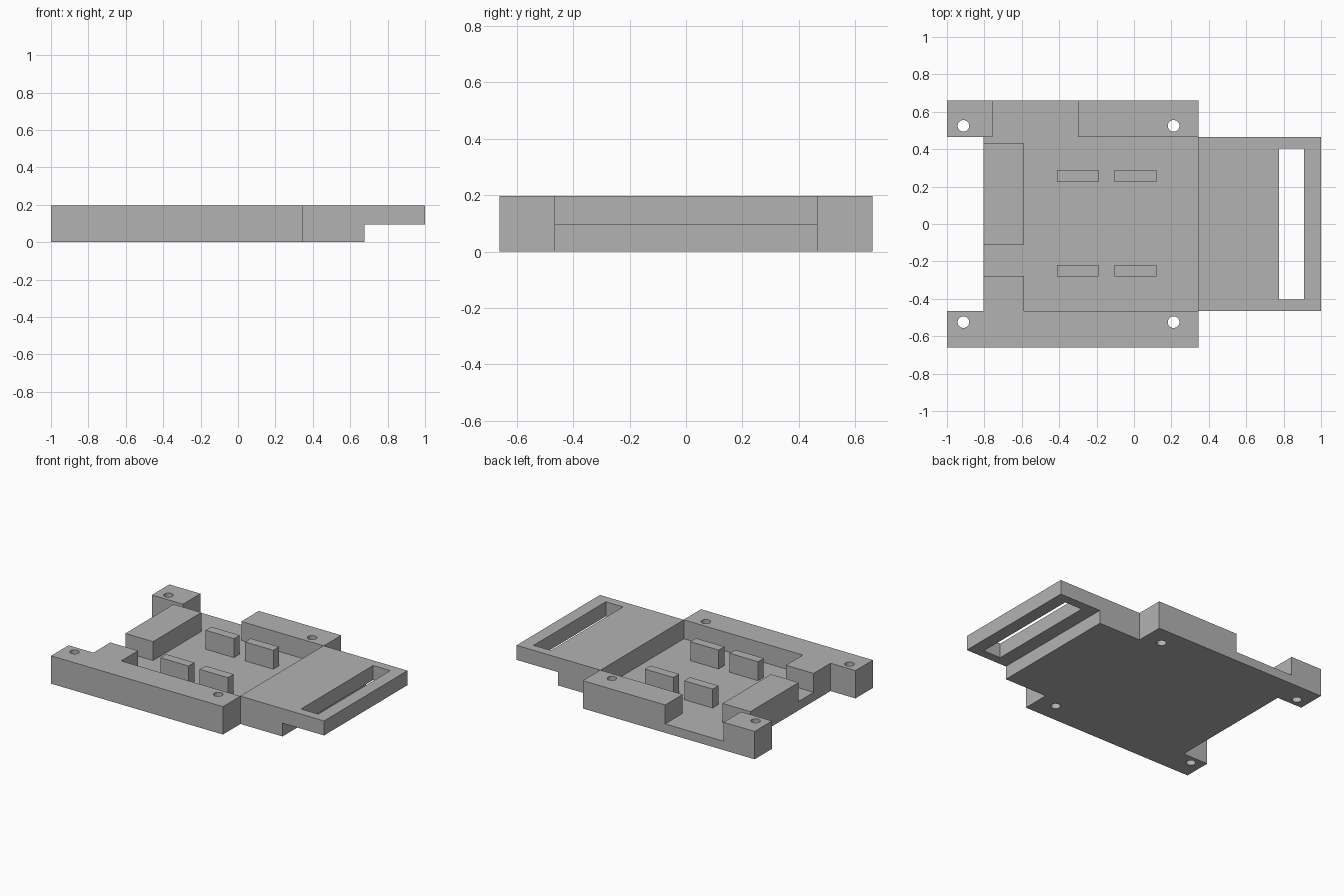
import bpy
import bmesh
import math

if "Cube" in bpy.data.objects:
    bpy.data.objects.remove(bpy.data.objects["Cube"], do_unlink=True)

TOP = 0.197      # overall height
FLOOR = 0.063    # height of the recessed floor
TAB = 0.094      # underside of the strap tab
IN = 0.466       # half width between the side rails
OUT = 0.661      # half width over the rails
OVER = 0.02      # cutter overshoot

grey = bpy.data.materials.new("plain grey")
grey.use_nodes = True
COLOUR = (0.45, 0.45, 0.45, 1)
grey.diffuse_color = COLOUR
grey.node_tree.nodes["Principled BSDF"].inputs["Base Color"].default_value = COLOUR


def prism(name, outline, z0, z1):
    """Extrude a flat outline from z0 up to z1."""
    bm = bmesh.new()
    face = bm.faces.new([bm.verts.new((x, y, z0)) for x, y in outline])
    grown = bmesh.ops.extrude_face_region(bm, geom=[face])
    verts = [g for g in grown["geom"] if isinstance(g, bmesh.types.BMVert)]
    bmesh.ops.translate(bm, verts=verts, vec=(0, 0, z1 - z0))
    bmesh.ops.recalc_face_normals(bm, faces=bm.faces)
    mesh = bpy.data.meshes.new(name)
    bm.to_mesh(mesh)
    bm.free()
    mesh.materials.append(grey)
    obj = bpy.data.objects.new(name, mesh)
    bpy.context.collection.objects.link(obj)
    return obj


def rect(x0, x1, y0, y1):
    return [(x0, y0), (x1, y0), (x1, y1), (x0, y1)]


def circle(cx, cy, r, n=32):
    return [(cx + r * math.cos(math.tau * i / n), cy + r * math.sin(math.tau * i / n))
            for i in range(n)]


def cut(body, cutter):
    """Subtract the cutter from the body and discard it."""
    mod = body.modifiers.new("cut", "BOOLEAN")
    mod.operation = "DIFFERENCE"
    mod.solver = "EXACT"
    mod.object = cutter
    bpy.context.view_layer.objects.active = body
    bpy.ops.object.modifier_apply(modifier=mod.name)
    bpy.data.objects.remove(cutter, do_unlink=True)


# Tray body with corner lugs and the wide strap tab
tray = prism("tray_body", [
    (-1, -OUT), (0.345, -OUT), (0.345, -IN), (1, -IN), (1, IN), (0.345, IN),
    (0.345, OUT), (-1, OUT), (-1, IN), (-0.805, IN), (-0.805, -IN), (-1, -IN)], 0, TOP)

# Recessed floor, open at the back rail and around the end blocks
edge = -0.805 - OVER
cut(tray, prism("pocket_cutter", [
    (0.343, -IN), (0.343, IN), (-0.3, IN), (-0.3, OUT + OVER),
    (-0.757, OUT + OVER), (-0.757, IN), (edge, IN), (edge, 0.43),
    (-0.588, 0.43), (-0.588, -0.11), (edge, -0.11), (edge, -0.277),
    (-0.588, -0.277), (-0.588, -IN)], FLOOR, TOP + OVER))

# Thin underside of the tab and its strap slot
cut(tray, prism("tab_cutter", rect(0.675, 1 + OVER, -IN - OVER, IN + OVER), -OVER, TAB))
cut(tray, prism("slot_cutter", rect(0.775, 0.91, -0.403, 0.403), -OVER, TOP + OVER))

# Screw holes
for x in (-0.912, 0.212):
    for y in (-0.525, 0.525):
        cut(tray, prism("hole_cutter", circle(x, y, 0.031), -OVER, TOP + OVER))

# Support ridges standing on the floor
for side, y in (("front", -0.25), ("back", 0.257)):
    for end, x in (("outer", -0.3), ("inner", 0.008)):
        prism(f"{side}_{end}_ridge",
              rect(x - 0.111, x + 0.111, y - 0.032, y + 0.032), FLOOR, TOP)
